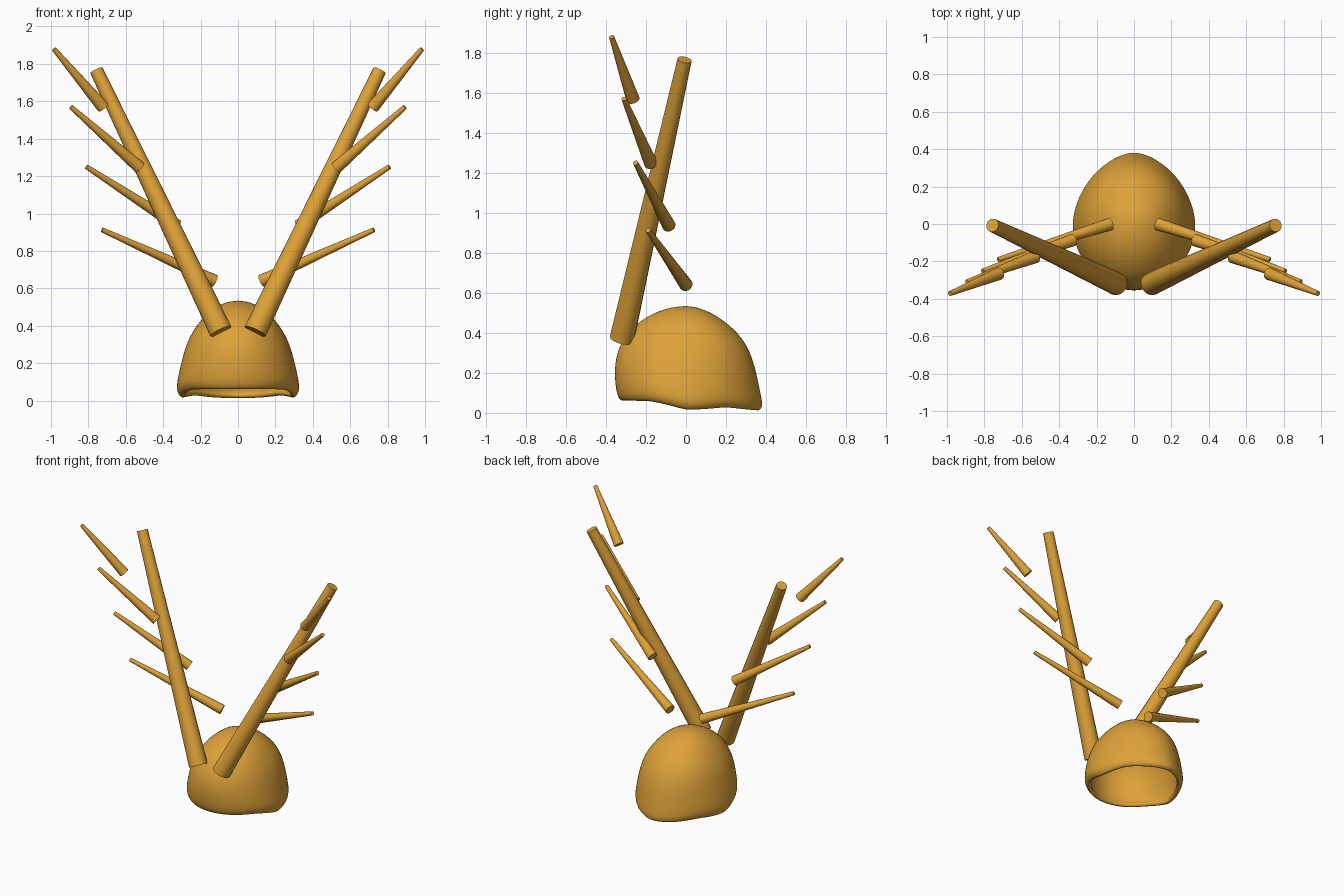
import bpy, bmesh, math
from mathutils import Vector

if "Cube" in bpy.data.objects:
    bpy.data.objects.remove(bpy.data.objects["Cube"])

gold = bpy.data.materials.new("golden_brown")
gold.diffuse_color = (0.73, 0.36, 0.04, 1)
gold.use_nodes = True
gold.node_tree.nodes["Principled BSDF"].inputs["Base Color"].default_value = gold.diffuse_color


def finish(name, bm):
    bmesh.ops.recalc_face_normals(bm, faces=bm.faces)
    me = bpy.data.meshes.new(name)
    bm.to_mesh(me)
    bm.free()
    me.materials.append(gold)
    ob = bpy.data.objects.new(name, me)
    bpy.context.collection.objects.link(ob)
    bpy.ops.object.select_all(action='DESELECT')
    ob.select_set(True)
    bpy.context.view_layer.objects.active = ob
    bpy.ops.object.shade_smooth_by_angle(angle=math.radians(40))
    return ob


def rod(name, base, tip, r_base, r_tip):
    """Tapered round rod between two points."""
    a, b = Vector(base), Vector(tip)
    bm = bmesh.new()
    bmesh.ops.create_cone(bm, cap_ends=True, segments=16, radius1=r_base,
                          radius2=r_tip, depth=(b - a).length)
    mat = (b - a).to_track_quat('Z', 'Y').to_matrix().to_4x4()
    mat.translation = (a + b) / 2
    bm.transform(mat)
    return finish(name, bm)


def lerp_table(table, v):
    for (v0, z0), (v1, z1) in zip(table, table[1:]):
        if v <= v1:
            t = max(0, (v - v0) / (v1 - v0))
            return z0 + (z1 - z0) * t
    return table[-1][1]


# Cap: open shell with a wavy rim; rings are (height share, side, front, back)
RINGS = [(0, .297, .322, .36), (.04, .320, .338, .384), (.1, .331, .348, .382),
         (.2, .324, .355, .371), (.33, .309, .358, .357), (.48, .289, .35, .337),
         (.62, .263, .325, .308), (.75, .220, .283, .258), (.86, .172, .218, .19),
         (.94, .119, .147, .123), (.985, .06, .075, .06)]
RIM = [(-.36, .055), (-.2, .053), (-.1, .033), (0, .008), (.1, .012),
       (.2, .022), (.3, .01), (.38, .004)]
TOP, N = 0.535, 40

bm = bmesh.new()
rows = []
for s, side, front, back in RINGS:
    row = []
    # lower rings are drawn to a blunt point at the back
    power = 2 / (1.72 + 0.28 * min(1, s / 0.7))
    for i in range(N):
        a = 2 * math.pi * i / N
        c, d = math.cos(a), math.sin(a)
        if d > 0:
            x = side * math.copysign(abs(c) ** power, c)
            y = back * d ** power
        else:
            x, y = side * c, front * d
        rim = lerp_table(RIM, y * 0.36 / (back if d > 0 else front))
        row.append(bm.verts.new((x, y, rim + (TOP - rim) * s)))
    rows.append(row)
for lo, hi in zip(rows, rows[1:]):
    for i in range(N):
        j = (i + 1) % N
        bm.faces.new((lo[i], lo[j], hi[j], hi[i]))
pole = bm.verts.new((0, 0, TOP))
for i in range(N):
    bm.faces.new((rows[-1][i], rows[-1][(i + 1) % N], pole))
cap = finish("cap", bm)
shell = cap.modifiers.new("shell", 'SOLIDIFY')
shell.thickness = 0.03
shell.offset = -1
sub = cap.modifiers.new("smooth", 'SUBSURF')
sub.levels = sub.render_levels = 1

# Antlers: one long beam and four loose tines on each side
TINES = [((.125, .0, .64), (.727, -.19, .913)),
         ((.325, -.085, .935), (.81, -.252, 1.25)),
         ((.525, -.175, 1.245), (.893, -.31, 1.57)),
         ((.72, -.265, 1.567), (.984, -.372, 1.88))]
for label, m in (("right", 1), ("left", -1)):
    rod(f"{label}_antler_beam", (m * .092, -.32, .37), (m * .757, -.007, 1.765),
        .062, .036)
    for k, (b, t) in enumerate(TINES, 1):
        rod(f"{label}_tine_{k}", (m * b[0], b[1], b[2]), (m * t[0], t[1], t[2]),
            .034, .013)
